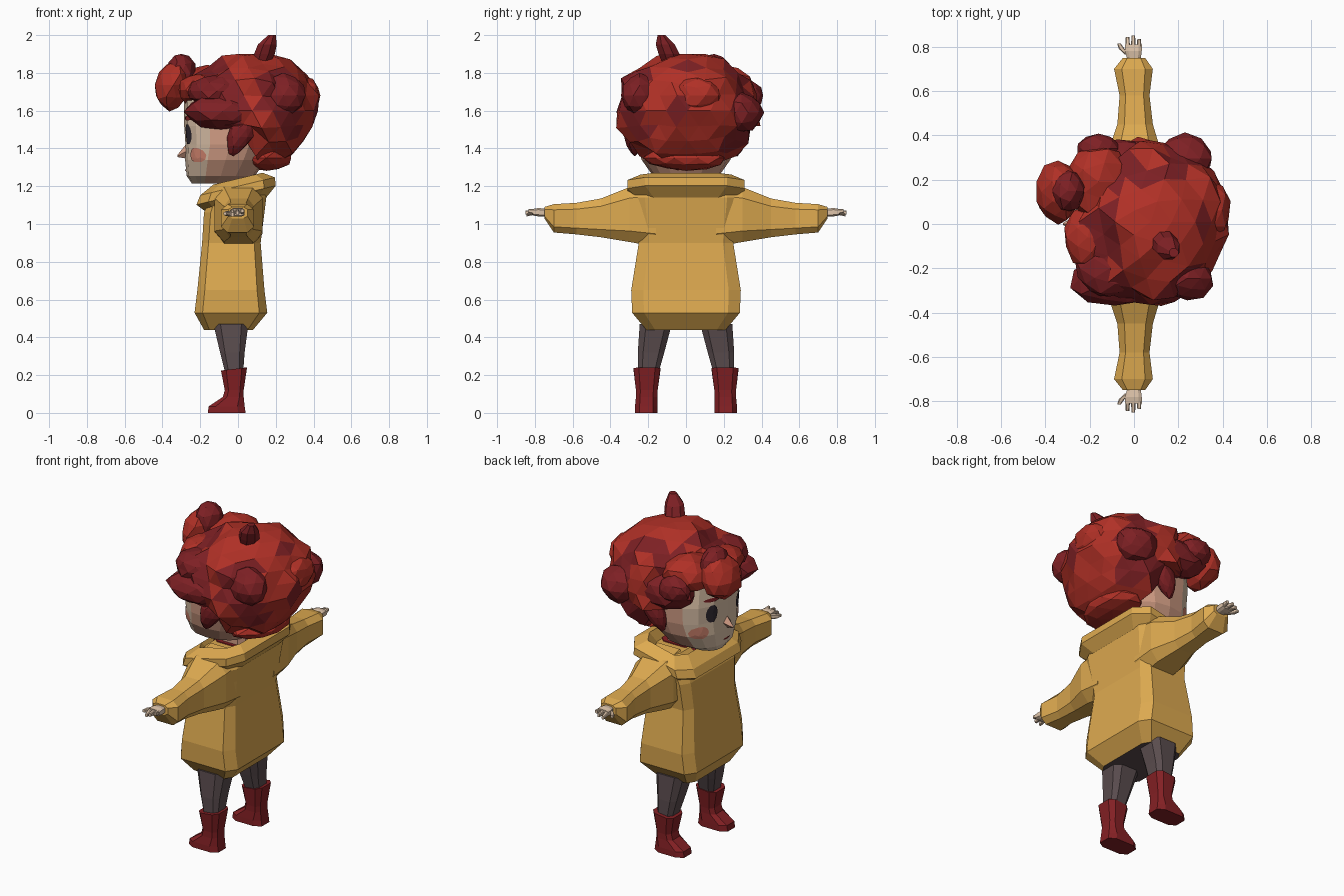
import bpy, bmesh, math, random
from mathutils import Vector, noise
from mathutils.bvhtree import BVHTree

if "Cube" in bpy.data.objects:
    bpy.data.objects.remove(bpy.data.objects["Cube"])


def material(name, r, g, b):
    m = bpy.data.materials.new(name)
    m.diffuse_color = [((c / 255 + 0.055) / 1.055) ** 2.4 for c in (r, g, b)] + [1]
    m.use_nodes = True
    m.node_tree.nodes["Principled BSDF"].inputs["Base Color"].default_value = m.diffuse_color
    return m


COAT = material("mustard", 222, 170, 80)
RED = material("bright red", 176, 48, 38)
DARK = material("dark red", 126, 32, 36)
BOOT = material("boot red", 132, 32, 36)
LEGS = material("leggings grey", 90, 76, 78)
SKIN = material("skin", 214, 160, 135)
PALE = material("pale skin", 222, 196, 170)
EYE = material("eye charcoal", 48, 42, 50)
BLUSH = material("blush", 212, 134, 112)


def finish(name, bm, mats, rule=None):
    bmesh.ops.recalc_face_normals(bm, faces=bm.faces)
    me = bpy.data.meshes.new(name)
    for m in mats:
        me.materials.append(m)
    if rule:
        for f in bm.faces:
            f.material_index = rule(f)
    bm.to_mesh(me)
    bm.free()
    ob = bpy.data.objects.new(name, me)
    bpy.context.collection.objects.link(ob)
    return ob


def loft_bm(rings):
    bm = bmesh.new()
    vs = [[bm.verts.new(p) for p in r] for r in rings]
    n = len(vs[0])
    for a, b in zip(vs, vs[1:]):
        for i in range(n):
            bm.faces.new((a[i], a[(i + 1) % n], b[(i + 1) % n], b[i]))
    bm.faces.new(vs[0])
    bm.faces.new(vs[-1])
    return bm


def octagon(u0, u1, v0, v1, k=0.6):
    """Chamfered rectangle in 2D; k is the flat share of each side."""
    cu, cv, hu, hv = (u0 + u1) / 2, (v0 + v1) / 2, (u1 - u0) / 2, (v1 - v0) / 2
    pts = [(1, -k), (1, k), (k, 1), (-k, 1), (-1, k), (-1, -k), (-k, -1), (k, -1)]
    return [(cu + hu * a, cv + hv * b) for a, b in pts]


def flat_ring(z, x0, x1, y0, y1, k=0.6, slope=0):
    return [(x, y, z + slope * x) for x, y in octagon(x0, x1, y0, y1, k)]


# coat body, dark underneath
coat = [(0.44, -0.18, 0.08, 0.21), (0.53, -0.23, 0.155, 0.285), (0.65, -0.215, 0.14, 0.29),
        (0.9, -0.19, 0.12, 0.25), (1.06, -0.18, 0.14, 0.27), (1.14, -0.15, 0.15, 0.28), (1.21, -0.09, 0.13, 0.24)]
finish("coat", loft_bm([flat_ring(z, a, b, -w, w, 0.78) for z, a, b, w in coat]), [COAT, LEGS],
       lambda f: int(f.normal.z < -0.9))

# folded hood collar, tilted towards the face
hood = [(1.085, -0.15, 0.13, 0.22), (1.155, -0.22, 0.2, 0.31), (1.2, -0.2, 0.195, 0.31),
        (1.24, -0.13, 0.13, 0.24), (1.16, -0.1, 0.09, 0.17)]
finish("hood_collar", loft_bm([flat_ring(z, a, b, -w, w, 0.7, 0.24) for z, a, b, w in hood]), [COAT])

# neck and a bit of red scarf
finish("neck", loft_bm([flat_ring(z, -0.07, 0.09, -0.09, 0.09) for z in (1.1, 1.34)]), [SKIN])
finish("scarf", loft_bm([flat_ring(z, -w, w + 0.01, -w, w) for z, w in ((1.16, 0.125), (1.215, 0.11))]), [BOOT])

# arms, hands, legs and boots on both sides
arm = [(0.16, -0.12, 0.13, 0.88, 1.22), (0.3, -0.125, 0.13, 0.905, 1.195), (0.45, -0.075, 0.085, 0.93, 1.135),
       (0.58, -0.065, 0.07, 0.945, 1.112), (0.7, -0.09, 0.085, 0.955, 1.105), (0.75, -0.05, 0.05, 1.03, 1.09)]
hand = [(0.74, -0.03, 0.03, 1.04, 1.08), (0.78, -0.04, 0.035, 1.04, 1.085), (0.81, -0.04, 0.035, 1.045, 1.08)]
boot = [(0, -0.16, 0.04, 0.15, 0.27), (0.035, -0.155, 0.035, 0.15, 0.27), (0.085, -0.08, 0.03, 0.152, 0.265),
        (0.12, -0.07, 0.03, 0.15, 0.265), (0.235, -0.09, 0.048, 0.135, 0.278)]
leg = [(0.18, -0.06, 0.025, 0.155, 0.255), (0.32, -0.095, 0.035, 0.115, 0.255), (0.47, -0.13, 0.055, 0.075, 0.245)]
for side, s in (("left", -1), ("right", 1)):
    def limb(name, secs, mat, k=0.6):
        finish(side + name, loft_bm([[(x, s * y, z) for x, z in octagon(a, b, c, d, k)]
                                     for y, a, b, c, d in secs]), [mat])

    limb("_sleeve", arm, COAT)
    limb("_palm", hand, PALE)
    for i, tip in enumerate((0.845, 0.85, 0.835)):
        x = -0.04 + i * 0.026
        limb("_finger", [(0.8, x, x + 0.022, 1.05, 1.078), (tip, x + 0.003, x + 0.019, 1.04 + i * 0.01, 1.06 + i * 0.01)], PALE)
    finish(side + "_thumb", loft_bm([[(x - dx, s * y, z) for x, z in octagon(-r, r, 1.055 - r, 1.055 + r)]
                                     for y, dx, r in ((0.765, 0.025, 0.016), (0.79, 0.055, 0.013), (0.815, 0.068, 0.008))]), [PALE])
    for name, secs, mat in (("_boot", boot, BOOT), ("_legging", leg, LEGS)):
        finish(side + name, loft_bm([[(x, s * y, z + (0.12 * x if z == 0.235 else 0))
                                      for x, y in octagon(a, b, c, d)] for z, a, b, c, d in secs]), [mat])


# head: rounded sections, pale at the front
def head_ring(z, x0, x1, w, n=16):
    out = []
    for i in range(n):
        c, q = math.cos(math.tau * i / n), math.sin(math.tau * i / n)
        c, q = (math.copysign(abs(t) ** 0.85, t) for t in (c, q))
        out.append(((x0 + x1) / 2 + (x1 - x0) / 2 * c, w * q, z))
    return out


head_secs = [(1.215, -0.245, 0.0, 0.1), (1.255, -0.272, 0.09, 0.175), (1.34, -0.28, 0.15, 0.235),
             (1.42, -0.278, 0.19, 0.258), (1.52, -0.285, 0.2, 0.265), (1.65, -0.285, 0.2, 0.25), (1.78, -0.2, 0.14, 0.17)]
bm = loft_bm([head_ring(*h) for h in head_secs])
bmesh.ops.recalc_face_normals(bm, faces=bm.faces)
bvh = BVHTree.FromBMesh(bm)
finish("head", bm, [SKIN, PALE], lambda f: int(f.calc_center_median().x < -0.17))

# nose
bm = bmesh.new()
bmesh.ops.create_cone(bm, segments=4, radius1=0.045, radius2=0.006, depth=0.1, cap_ends=True)
for v in bm.verts:
    v.co = Vector((-0.32 if v.co.z > 0 else -0.265, v.co.y * 0.8, (1.36 if v.co.z > 0 else 1.39) + v.co.x))
finish("nose", bm, [SKIN])


# thin face plates laid on the head surface
def plate(name, y, z, ry, rz, mat, lift):
    bm = bmesh.new()
    pts = []
    for r in (0.02, 0.5, 1):
        row = []
        for i in range(10):
            a = math.tau * i / 10
            hit = bvh.ray_cast(Vector((-1, y + r * ry * math.cos(a), z + r * rz * math.sin(a))), Vector((1, 0, 0)))
            row.append(bm.verts.new(hit[0] - Vector((lift, 0, 0))))
        pts.append(row)
    bm.faces.new(pts[0])
    for a, b in zip(pts, pts[1:]):
        for i in range(10):
            bm.faces.new((a[i], a[(i + 1) % 10], b[(i + 1) % 10], b[i]))
    finish(name, bm, [mat])


for s in (-1, 1):
    plate("eye", s * 0.125, 1.475, 0.036, 0.055, EYE, 0.006)
    plate("eyebrow", s * 0.125, 1.56, 0.05, 0.012, DARK, 0.006)
    plate("cheek", s * 0.18, 1.365, 0.042, 0.04, BLUSH, 0.005)
plate("mouth", 0, 1.285, 0.03, 0.006, DARK, 0.005)

# main hair: faceted ball, cut away over the face
random.seed(4)
bm = bmesh.new()
bmesh.ops.create_icosphere(bm, subdivisions=3, radius=1)
for v in bm.verts:
    d = v.co.normalized()
    r = 1.02 + 0.11 * noise.noise(d * 3.2 + Vector((5, 2, 1))) + random.uniform(-0.04, 0.06)
    x, y, z = 0.075 + 0.335 * r * d.x, 0.01 + 0.365 * r * d.y, 1.6 + 0.305 * r * d.z
    x += 0.12 * (z - 1.6) * max(0, d.x)
    z = min(max(z, 1.275), 1.9)
    if x < 0.07:
        z = max(z, 1.62 if x < -0.12 and y > -0.16 else 1.52)
    elif z < 1.4:
        y *= 0.93
    v.co = (x, y, z)


def hair_rule(f):
    c = f.calc_center_median()
    patch = noise.noise(c * 5.5 + Vector((1.3, 4.1, 0.4)))
    return int(patch + 1.1 * abs(c.y) + 0.5 * (c.x < -0.05) > 0.4)


finish("hair", bm, [RED, DARK], hair_rule)


# separate hair locks: jittered balls stretched to a box
def lock(name, x0, x1, y0, y1, z0, z1, mat, lean=(0, 0), taper=0, sub=1):
    bm = bmesh.new()
    bmesh.ops.create_icosphere(bm, subdivisions=sub + 1, radius=1)
    for v in bm.verts:
        p = v.co * (1 + random.uniform(-0.1, 0.04))
        w = 1 + taper * p.z
        v.co = ((x0 + x1) / 2 + (x1 - x0) / 2 * p.x * w + lean[0] * p.z,
                (y0 + y1) / 2 + (y1 - y0) / 2 * p.y * w + lean[1] * p.z,
                (z0 + z1) / 2 + (z1 - z0) / 2 * p.z)
    finish(name, bm, [mat])


lock("front_curl", -0.445, -0.24, 0.0, 0.29, 1.6, 1.87, RED, (0.02, 0))
lock("front_curl_tip", -0.38, -0.22, 0.05, 0.25, 1.68, 1.91, DARK)
lock("front_curl_root", -0.32, 0.0, 0.02, 0.36, 1.62, 1.84, RED)
lock("left_fringe", -0.29, 0.12, -0.375, -0.12, 1.5, 1.69, DARK)
lock("left_fringe_upper", -0.27, 0.05, -0.34, -0.06, 1.62, 1.79, DARK)
lock("forehead_lock", -0.32, -0.1, -0.2, 0.08, 1.62, 1.8, RED)
lock("right_fringe", -0.26, 0.12, 0.18, 0.39, 1.52, 1.74, DARK)
lock("right_side_lock", -0.26, -0.06, 0.27, 0.41, 1.6, 1.76, DARK)
lock("back_lock", 0.25, 0.44, -0.08, 0.2, 1.58, 1.78, RED)
lock("left_back_lock", 0.12, 0.36, -0.35, -0.14, 1.56, 1.8, DARK)
lock("right_back_lock", 0.1, 0.36, 0.18, 0.41, 1.48, 1.7, DARK)
for s in (-1, 1):
    lock("sideburn", -0.06, 0.08, s * 0.28 - 0.05, s * 0.28 + 0.05, 1.36, 1.56, DARK, (0.035, s * 0.01), 0.25)
lock("nape", -0.0, 0.3, -0.22, 0.22, 1.28, 1.42, RED)

# upright tuft on the crown
tuft = [(1.84, 0.12, -0.075, 0.045), (1.9, 0.14, -0.09, 0.055), (1.95, 0.155, -0.11, 0.05), (2.0, 0.18, -0.13, 0.02)]
finish("crown_tuft", loft_bm([flat_ring(z, x - r, x + r, y - r, y + r, 0.4) for z, x, y, r in tuft]), [DARK])
